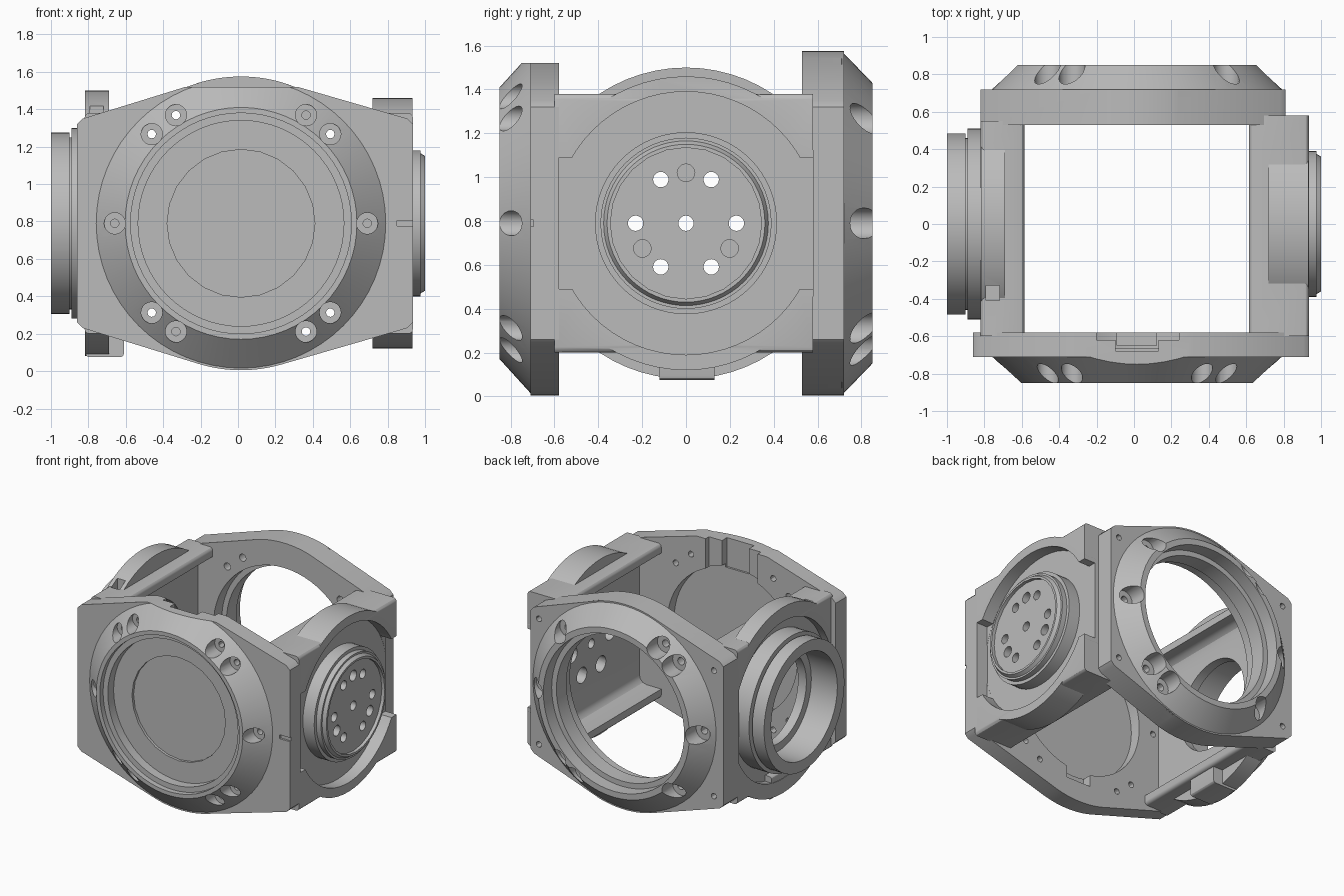
import bpy, bmesh, math
from mathutils import Matrix, Vector

cube = bpy.data.objects.get("Cube")
if cube:
    bpy.data.objects.remove(cube)

CZ = 0.79                       # height of the bore axes
CX = 0.016                      # sideways offset of the front and back bores
AXES = {"x": Vector((1, 0, 0)), "y": Vector((0, 1, 0))}

metal = bpy.data.materials.new("plain grey metal")
metal.use_nodes = True
grey = (0.5, 0.5, 0.5, 1)
metal.diffuse_color = grey
metal.node_tree.nodes["Principled BSDF"].inputs["Base Color"].default_value = grey


def finish(name, bm):
    bmesh.ops.recalc_face_normals(bm, faces=bm.faces)
    mesh = bpy.data.meshes.new(name)
    bm.to_mesh(mesh)
    bm.free()
    mesh.materials.append(metal)
    obj = bpy.data.objects.new(name, mesh)
    bpy.context.collection.objects.link(obj)
    return obj


def box(name, x0, x1, y0, y1, z0, z1, round_edges=0):
    bm = bmesh.new()
    size = Matrix.Diagonal((x1 - x0, y1 - y0, z1 - z0, 1))
    mid = Matrix.Translation(((x0 + x1) / 2, (y0 + y1) / 2, (z0 + z1) / 2))
    bmesh.ops.create_cube(bm, size=1, matrix=mid @ size)
    if round_edges:             # only the edges that run along y
        along = [e for e in bm.edges if abs(e.verts[0].co.y - e.verts[1].co.y) > 0.01]
        bmesh.ops.bevel(bm, geom=along, offset=round_edges, segments=3,
                        profile=0.5, affect="EDGES")
    return finish(name, bm)


def cyl(name, axis, a, b, r1, r2=None, u=None, z=CZ, sides=64):
    """Cylinder or cone from a to b along x or y; u is its other level position."""
    d = AXES[axis]
    if u is None:
        u = CX if axis == "y" else 0
    mid = d * ((a + b) / 2) + AXES["y" if axis == "x" else "x"] * u + Vector((0, 0, z))
    rot = d.to_track_quat("Z", "Y").to_matrix().to_4x4()
    bm = bmesh.new()
    bmesh.ops.create_cone(bm, cap_ends=True, segments=sides, radius1=r1,
                          radius2=r1 if r2 is None else r2, depth=b - a,
                          matrix=Matrix.Translation(mid) @ rot)
    return finish(name, bm)


def prism(name, points, y0, y1):
    bm = bmesh.new()
    face = bm.faces.new([bm.verts.new((x, y0, z)) for x, z in points])
    moved = bmesh.ops.extrude_face_region(bm, geom=[face])["geom"]
    verts = [v for v in moved if isinstance(v, bmesh.types.BMVert)]
    bmesh.ops.translate(bm, vec=(0, y1 - y0, 0), verts=verts)
    return finish(name, bm)


def combine(obj, others, operation):
    for other in others:
        mod = obj.modifiers.new("join", "BOOLEAN")
        mod.operation, mod.solver, mod.object = operation, "EXACT", other
        deps = bpy.context.evaluated_depsgraph_get()
        mesh = bpy.data.meshes.new_from_object(obj.evaluated_get(deps))
        obj.modifiers.clear()
        obj.data = mesh
        bpy.data.objects.remove(other)


def cut(obj, *others):
    combine(obj, others, "DIFFERENCE")


def add(obj, *others):
    combine(obj, others, "UNION")


def outline(left, right, r=0.785, half=0.56):
    """Plate outline: straight sides, sloping shoulders and a rounded crown."""
    pts = []
    for s in (1, -1):
        arc = [math.radians(a) for a in range(74, 107, 2)]
        half_pts = [(right, CZ + s * (half - 0.03)), (right - 0.03, CZ + s * half)]
        half_pts += [(CX + r * math.cos(a), CZ + s * r * math.sin(a)) for a in arc]
        half_pts += [(left + 0.03, CZ + s * half), (left, CZ + s * (half - 0.03))]
        pts += half_pts if s > 0 else half_pts[::-1]
    return pts


def screw_holes(plate, angles, radius, outer, seat, inner):
    """Counterbored screw holes around a conical rim."""
    for deg in angles:
        a = math.radians(deg)
        u, z = CX + 0.675 * math.cos(a), CZ + 0.675 * math.sin(a)
        lo, hi = sorted((outer, seat))
        cut(plate, cyl("cutter", "y", lo, hi, radius, u=u, z=z, sides=20))
        lo, hi = sorted((outer, inner))
        cut(plate, cyl("cutter", "y", lo, hi, radius * 0.4, u=u, z=z, sides=12))


# Front plate: conical rim, closed dish outside, shallow pocket inside
front = prism("front_plate", outline(-0.86, 0.935), -0.71, -0.58)
add(front, cyl("rim", "y", -0.85, -0.70, 0.62, 0.785))
cut(front,
    box("cutter", -1, 1, -1, 0, 1.52, 2),
    cyl("cutter", "y", -0.90, -0.81, 0.59),
    cyl("cutter", "y", -0.82, -0.74, 0.55),
    cyl("cutter", "y", -0.80, -0.72, 0.395, sides=24),
    cyl("cutter", "y", -0.665, -0.50, 0.55),
    box("cutter", -0.10, 0.13, -0.68, -0.5, 1.30, 1.6),
    box("cutter", -0.20, 0.24, -0.62, -0.5, 1.25, 1.6),
    box("cutter", -0.09, 0.12, -0.65, -0.5, 0.16, 0.5),
    box("cutter", 0.85, 1.0, -0.8, -0.695, 0.775, 0.805))
screw_holes(front, (0, 45, 59, 121, 135, 180, 225, 239, 301, 315), 0.057, -0.9, -0.72, -0.5)

# Back plate: conical rim around an open bore with a narrow inner lip
back = prism("back_plate", outline(-0.82, 0.81), 0.53, 0.72)
add(back, cyl("rim", "y", 0.71, 0.85, 0.785, 0.64))
cut(back,
    cyl("cutter", "y", 0.4, 1.0, 0.555),
    cyl("cutter", "y", 0.4, 0.63, 0.595),
    cyl("cutter", "y", 0.75, 1.0, 0.595))
screw_holes(back, (0, 45, 121, 135, 180, 225, 301, 315), 0.07, 0.95, 0.72, 0.4)
for x in (-0.74, 0.74):
    for z in (CZ - 0.48, CZ + 0.48):
        cut(back, cyl("cutter", "y", 0.67, 0.8, 0.022, u=x, z=z, sides=12))

# Left-hand side wall: channel section, round flange, drilled output boss
drive = box("drive_wall", 0.615, 0.935, -0.60, 0.58, 0.20, 1.38, 0.025)
add(drive, cyl("flange", "x", 0.72, 0.934, 0.67))
cut(drive,
    cyl("cutter", "x", 0.84, 1.1, 0.60),
    box("cutter", 0.841, 1.1, -0.7, 0.7, 0.49, 1.09),
    box("cutter", 0.6, 1.1, 0.581, 0.9, 0, 2),
    box("cutter", 0.6, 1.1, -0.9, -0.601, 0, 2))
add(drive,
    cyl("boss", "x", 0.82, 0.935, 0.415),
    cyl("boss", "x", 0.90, 0.975, 0.39),
    cyl("boss", "x", 0.96, 1.0, 0.385, 0.36))
cut(drive,
    box("cutter", 0.4, 0.80, -0.7, 0.53, 0.27, 1.31, 0.06),
    cyl("cutter", "x", 0.975, 1.1, 0.345, sides=24),
    cyl("cutter", "x", 0.5, 1.1, 0.035, sides=20))
for i in range(6):
    a = math.radians(60 * i)
    u, z = 0.23 * math.cos(a), CZ + 0.23 * math.sin(a)
    cut(drive,
        cyl("cutter", "x", 0.5, 1.1, 0.035, u=u, z=z, sides=20),
        cyl("cutter", "x", 0.5, 0.88, 0.06, u=u, z=z, sides=20))
for i in range(3):
    a = math.radians(90 + 120 * i)
    cut(drive, cyl("cutter", "x", 0.92, 1.1, 0.04, u=0.23 * math.cos(a),
                   z=CZ + 0.23 * math.sin(a), sides=20))

# Opposite side wall: channel section, round flange, open bearing collar
bearing = box("bearing_wall", -0.82, -0.585, -0.60, 0.55, 0.20, 1.38, 0.025)
add(bearing, cyl("flange", "x", -0.819, -0.69, 0.71))
cut(bearing,
    cyl("cutter", "x", -1.1, -0.76, 0.60),
    box("cutter", -1, -0.5, 0.551, 0.9, 0, 2),
    box("cutter", -1, -0.5, -0.9, -0.601, 0, 2))
add(bearing,
    box("tab", -0.815, -0.61, -0.12, 0.13, 0.075, 0.25, 0.02),
    cyl("collar", "x", -0.89, -0.73, 0.51),
    cyl("collar", "x", -0.91, -0.85, 0.46),
    cyl("collar", "x", -1.0, -0.90, 0.485))
cut(bearing,
    box("cutter", -0.71, -0.4, -0.7, 0.53, 0.27, 1.31, 0.06),
    cyl("cutter", "x", -1.1, -0.5, 0.34),
    cyl("cutter", "x", -1.1, -0.78, 0.40),
    box("cutter", -0.79, -0.72, -0.41, -0.33, 1.33, 1.6))

# Crisp edges with smooth round surfaces
for obj in (front, back, drive, bearing):
    bpy.ops.object.select_all(action="DESELECT")
    obj.select_set(True)
    bpy.context.view_layer.objects.active = obj
    bpy.ops.object.shade_smooth_by_angle(angle=math.radians(30))
